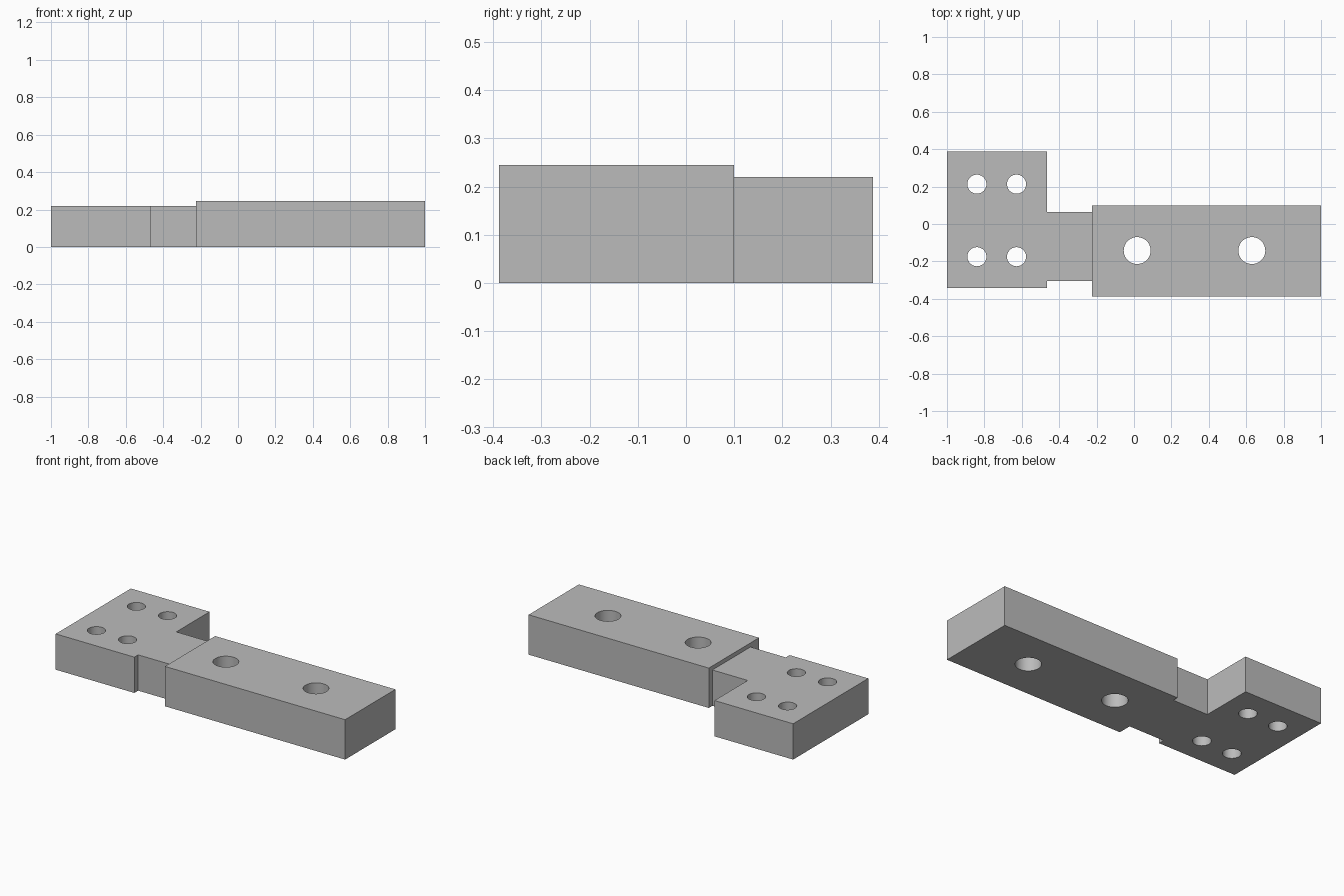
import bpy
import bmesh
import math

cube = bpy.data.objects.get("Cube")
if cube:
    bpy.data.objects.remove(cube, do_unlink=True)

# Plain grey metal
grey = bpy.data.materials.new("grey metal")
grey.use_nodes = True
colour = (0.5, 0.5, 0.5, 1)
grey.diffuse_color = colour
grey.node_tree.nodes["Principled BSDF"].inputs["Base Color"].default_value = colour


def make_object(name, bm):
    bmesh.ops.recalc_face_normals(bm, faces=bm.faces)
    mesh = bpy.data.meshes.new(name)
    bm.to_mesh(mesh)
    bm.free()
    mesh.materials.append(grey)
    obj = bpy.data.objects.new(name, mesh)
    bpy.context.collection.objects.link(obj)
    return obj


def extrude_outline(name, outline, height):
    bm = bmesh.new()
    face = bm.faces.new([bm.verts.new((x, y, 0)) for x, y in outline])
    top = bmesh.ops.extrude_face_region(bm, geom=[face])["geom"]
    verts = [v for v in top if isinstance(v, bmesh.types.BMVert)]
    bmesh.ops.translate(bm, verts=verts, vec=(0, 0, height))
    return make_object(name, bm)


def drill(obj, centres, radius):
    # All holes of a part share one hidden cutter
    bm = bmesh.new()
    for x, y in centres:
        pin = bmesh.ops.create_cone(bm, cap_ends=True, segments=48, radius1=radius,
                                    radius2=radius, depth=1)
        bmesh.ops.translate(bm, verts=pin["verts"], vec=(x, y, 0.1))
    cutter = make_object(obj.name + "_hole_cutter", bm)
    cutter.hide_render = True
    mod = obj.modifiers.new("holes", "BOOLEAN")
    mod.operation = "DIFFERENCE"
    mod.solver = "EXACT"
    mod.object = cutter
    bpy.ops.object.select_all(action="DESELECT")
    bpy.context.view_layer.objects.active = obj
    obj.select_set(True)
    bpy.ops.object.modifier_apply(modifier=mod.name)
    bpy.data.objects.remove(cutter, do_unlink=True)
    bpy.ops.object.shade_smooth_by_angle(angle=math.radians(30))


# Wide mounting plate with its narrower neck
plate = extrude_outline("mounting_plate", [
    (-1, -0.342), (-0.465, -0.342), (-0.465, -0.305), (-0.225, -0.305),
    (-0.225, 0.065), (-0.465, 0.065), (-0.465, 0.388), (-1, 0.388)], 0.22)
drill(plate, [(x, y) for x in (-0.84, -0.628) for y in (-0.175, 0.213)], 0.051)

# Long, slightly thicker bar
bar = extrude_outline("long_bar", [
    (-0.225, -0.388), (1, -0.388), (1, 0.1), (-0.225, 0.1)], 0.245)
drill(bar, [(x, -0.142) for x in (0.017, 0.63)], 0.072)
